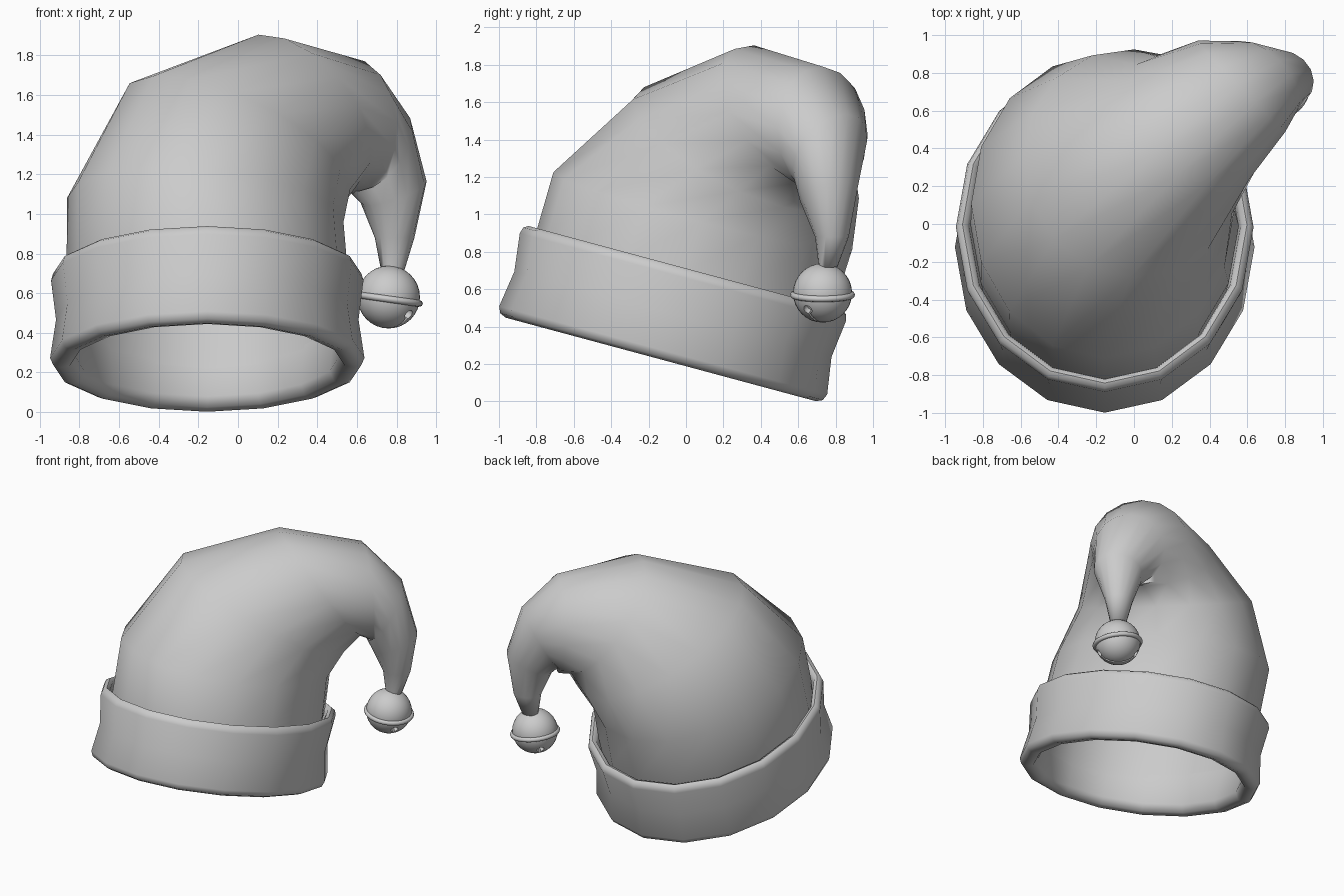
import bpy, bmesh
from math import sin, cos, pi, radians
from mathutils import Vector, Matrix

if "Cube" in bpy.data.objects:
    bpy.data.objects.remove(bpy.data.objects["Cube"])

N = 16
TILT = Vector((0, 0.26, 0.966)).normalized()   # axis of the leaning cuff
BASE = Vector((-0.155, -0.135, 0.225))         # centre of the cuff's lower plane
SIDE = Vector((-0.71, 0.70, 0)).normalized()   # across the droop direction


def loft(name, rings, closed=False, cap=False, angle=60):
    """Skin a list of equal point rings with quads."""
    bm = bmesh.new()
    loops = [[bm.verts.new(p) for p in r] for r in rings]
    pairs = list(zip(loops, loops[1:]))
    if closed:
        pairs.append((loops[-1], loops[0]))
    for a, b in pairs:
        for i in range(len(a)):
            j = (i + 1) % len(a)
            bm.faces.new((a[i], a[j], b[j], b[i]))
    if cap:
        bm.faces.new(loops[-1])
    bmesh.ops.recalc_face_normals(bm, faces=bm.faces)
    me = bpy.data.meshes.new(name)
    bm.to_mesh(me)
    bm.free()
    ob = bpy.data.objects.new(name, me)
    bpy.context.collection.objects.link(ob)
    smooth(ob, angle)
    return ob


def smooth(ob, angle):
    bpy.ops.object.select_all(action='DESELECT')
    ob.select_set(True)
    bpy.context.view_layer.objects.active = ob
    bpy.ops.object.shade_smooth_by_angle(angle=radians(angle))


def ellipse(c, ex, ey, rx, ry, k=1):
    """Ring of points, squashed by k across the droop direction."""
    offs = [ex * rx * cos(2 * pi * i / N) + ey * ry * sin(2 * pi * i / N)
            for i in range(N)]
    return [c + o - SIDE * o.dot(SIDE) * (1 - k) for o in offs]


# Folded cuff: (inset, height) section swept round a tilted ellipse
section = [(0.05, 0), (0.015, 0.015), (0, 0.05), (0.03, 0.25), (0.005, 0.455),
           (0.015, 0.49), (0.04, 0.505), (0.065, 0.49), (0.075, 0.46),
           (0.1, 0.27), (0.125, 0.06), (0.1, 0.01)]
ex0 = Vector((1, 0, 0))
ey0 = TILT.cross(ex0)
loft("cuff", [ellipse(BASE + TILT * h, ex0, ey0, 0.793 - d, 0.908 - d)
              for d, h in section], closed=True)

# Drooping body: centre, direction, radii, squash
path = [
    ((-0.155, -0.083, 0.418), TILT, 0.69, 0.80, 1),
    ((-0.155, -0.01, 0.69), TILT, 0.71, 0.82, 1),
    ((-0.165, 0.09, 1.02), (0.09, 0.25, 0.97), 0.70, 0.825, 1),
    ((-0.01, 0.32, 1.35), (0.42, 0.43, 1), 0.655, 0.69, 0.9),
    ((0.31, 0.54, 1.515), (0.56, 0.60, 0.57), 0.475, 0.475, 0.9),
    ((0.57, 0.73, 1.445), (0.6, 0.58, 0.03), 0.345, 0.345, 0.97),
    ((0.69, 0.77, 1.325), (0.6, 0.55, -0.48), 0.245, 0.245, 1),
    ((0.785, 0.765, 1.11), (0.3, 0.25, -0.9), 0.16, 0.175, 1),
    ((0.79, 0.78, 0.88), (0, 0, -1), 0.09, 0.1, 1),
    ((0.78, 0.76, 0.72), (-0.05, 0, -1), 0.05, 0.06, 1),
]
rings, ex, prev = [], ex0, TILT
for c, n, rx, ry, k in path:
    n = Vector(n).normalized()
    ex = prev.rotation_difference(n) @ ex
    rings.append(ellipse(Vector(c), ex, n.cross(ex), rx, ry, k))
    prev = n
loft("hat_body", rings, cap=True, angle=80)

# Jingle bell on the tip
bell_at = Vector((0.76, 0.73, 0.58))
bpy.ops.mesh.primitive_uv_sphere_add(segments=32, ring_count=16, radius=0.158,
                                     location=bell_at)
bell = bpy.context.object
bell.name = "bell"

# Bell openings: a round hole at each end of a narrow slot underneath
bm = bmesh.new()
place = Matrix.Translation(bell_at) @ Matrix.Rotation(radians(-38), 4, 'Z')
for s in (-1, 1):
    aim = Vector((s * 0.82, 0, -0.57))
    m = place @ Matrix.Translation(aim * 0.158) @ aim.to_track_quat('Z', 'Y').to_matrix().to_4x4()
    bmesh.ops.create_cone(bm, cap_ends=True, segments=12, radius1=0.026,
                          radius2=0.026, depth=0.07, matrix=m)
bm2 = bmesh.new()
bmesh.ops.create_cube(bm2, size=1, matrix=place @ Matrix.Translation((0, 0, -0.13))
                      @ Matrix.Diagonal((0.23, 0.014, 0.08, 1)))
for name, b in (("hole_cutter", bm), ("slot_cutter", bm2)):
    me = bpy.data.meshes.new(name)
    b.to_mesh(me)
    b.free()
    cutter = bpy.data.objects.new(name, me)
    bpy.context.collection.objects.link(cutter)
    cutter.hide_render = True
    bpy.context.view_layer.objects.active = bell
    mod = bell.modifiers.new(name, 'BOOLEAN')
    mod.object = cutter
    mod.solver = 'EXACT'
    bpy.ops.object.modifier_apply(modifier=mod.name)
    bpy.data.objects.remove(cutter)
smooth(bell, 35)

# Raised seam round the bell
bpy.ops.mesh.primitive_torus_add(major_segments=32, minor_segments=8, major_radius=0.157,
                                 minor_radius=0.017, location=bell_at + Vector((0, 0, -0.01)),
                                 rotation=(0, 0.14, 0))
seam = bpy.context.object
seam.name = "bell_seam"
smooth(seam, 60)
